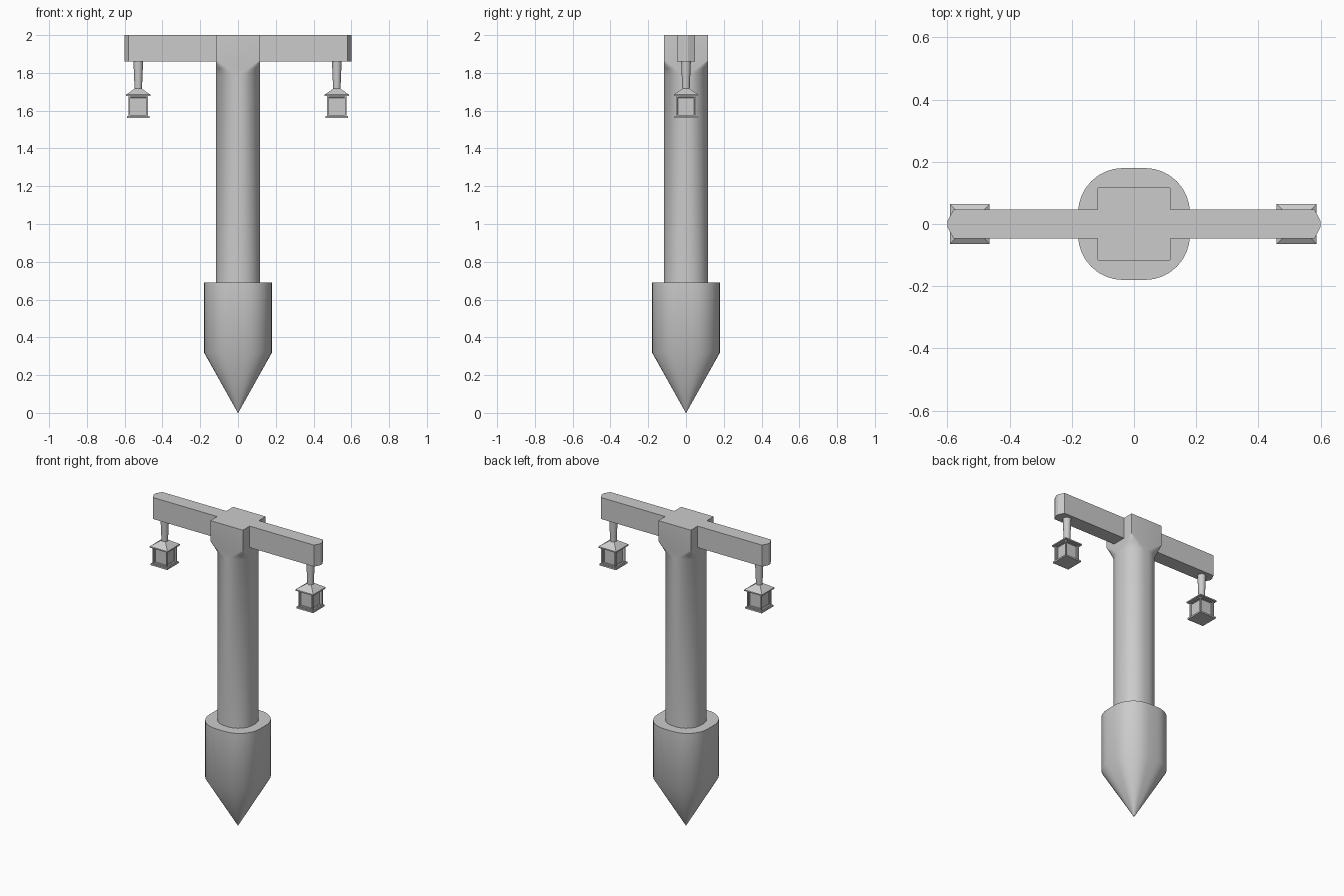
import bpy, bmesh
from math import sin, cos, pi, radians

if "Cube" in bpy.data.objects:
    bpy.data.objects.remove(bpy.data.objects["Cube"])


def finish(name, bm, smooth=False):
    bmesh.ops.recalc_face_normals(bm, faces=bm.faces)
    me = bpy.data.meshes.new(name)
    bm.to_mesh(me)
    bm.free()
    ob = bpy.data.objects.new(name, me)
    bpy.context.collection.objects.link(ob)
    if smooth:
        bpy.ops.object.select_all(action='DESELECT')
        ob.select_set(True)
        bpy.context.view_layer.objects.active = ob
        bpy.ops.object.shade_smooth_by_angle(angle=radians(35))
    return ob


def rounded_square(half, radius, steps=8):
    c, pts = half - radius, []
    for q in range(4):
        cx, cy = [(c, c), (-c, c), (-c, -c), (c, -c)][q]
        for i in range(steps + 1):
            a = q * pi / 2 + i / steps * pi / 2
            pts.append((cx + radius * cos(a), cy + radius * sin(a)))
    return pts


def loft(bm, sections, x=0):
    """Skin (z, outline) sections of equal point count and cap both ends."""
    rings = [[bm.verts.new((x + px, py, z)) for px, py in pts] for z, pts in sections]
    n = len(rings[0])
    for a, b in zip(rings, rings[1:]):
        for i in range(n):
            j = (i + 1) % n
            bm.faces.new((a[i], a[j], b[j], b[i]))
    bm.faces.new(rings[0][::-1])
    bm.faces.new(rings[-1])


def square(h):
    return [(h, h), (-h, h), (-h, -h), (h, -h)]


def circle(r, n=16):
    return [(r * cos(2 * pi * i / n), r * sin(2 * pi * i / n)) for i in range(n)]


# pointed base
bm = bmesh.new()
loft(bm, [(0.0, rounded_square(0.001, 0.0008)),
          (0.32, rounded_square(0.18, 0.145)),
          (0.69, rounded_square(0.18, 0.145))])
finish("pointed_base", bm, True)

# round post flaring to a square head
bm = bmesh.new()
loft(bm, [(0.65, rounded_square(0.117, 0.105)),
          (1.79, rounded_square(0.117, 0.105)),
          (1.825, rounded_square(0.117, 0.06)),
          (1.865, rounded_square(0.117, 0.002)),
          (2.0, rounded_square(0.117, 0.002))])
finish("post", bm, True)

# crossbeam with chamfered ends
beam = [(0.58, 0.047), (-0.58, 0.047), (-0.6, 0.01), (-0.6, -0.01),
        (-0.58, -0.047), (0.58, -0.047), (0.6, -0.01), (0.6, 0.01)]
bm = bmesh.new()
loft(bm, [(1.86, beam), (2.0, beam)])
finish("crossbeam", bm)

for side, x in (("left", -0.528), ("right", 0.523)):
    # hanger
    bm = bmesh.new()
    loft(bm, [(1.70, circle(0.019)), (1.75, circle(0.021)), (1.87, circle(0.026))], x)
    finish(side + "_hanger", bm, True)

    # lantern roof
    bm = bmesh.new()
    loft(bm, [(1.677, square(0.064)), (1.685, square(0.064)), (1.717, square(0.018))], x)
    finish(side + "_lantern_roof", bm)

    # lantern body with framed, recessed panes
    bm = bmesh.new()
    loft(bm, [(1.568, square(0.052)), (1.68, square(0.052))], x)
    bm.normal_update()
    walls = [f for f in bm.faces if abs(f.normal.z) < 0.5]
    for thickness, depth in ((0.011, 0.0), (0.001, -0.009), (0.004, 0.0), (0.001, -0.004)):
        bmesh.ops.inset_individual(bm, faces=walls, thickness=thickness, depth=depth)
    finish(side + "_lantern_body", bm)

    # lantern foot plate
    bm = bmesh.new()
    loft(bm, [(1.562, square(0.06)), (1.572, square(0.06))], x)
    finish(side + "_lantern_foot", bm)
